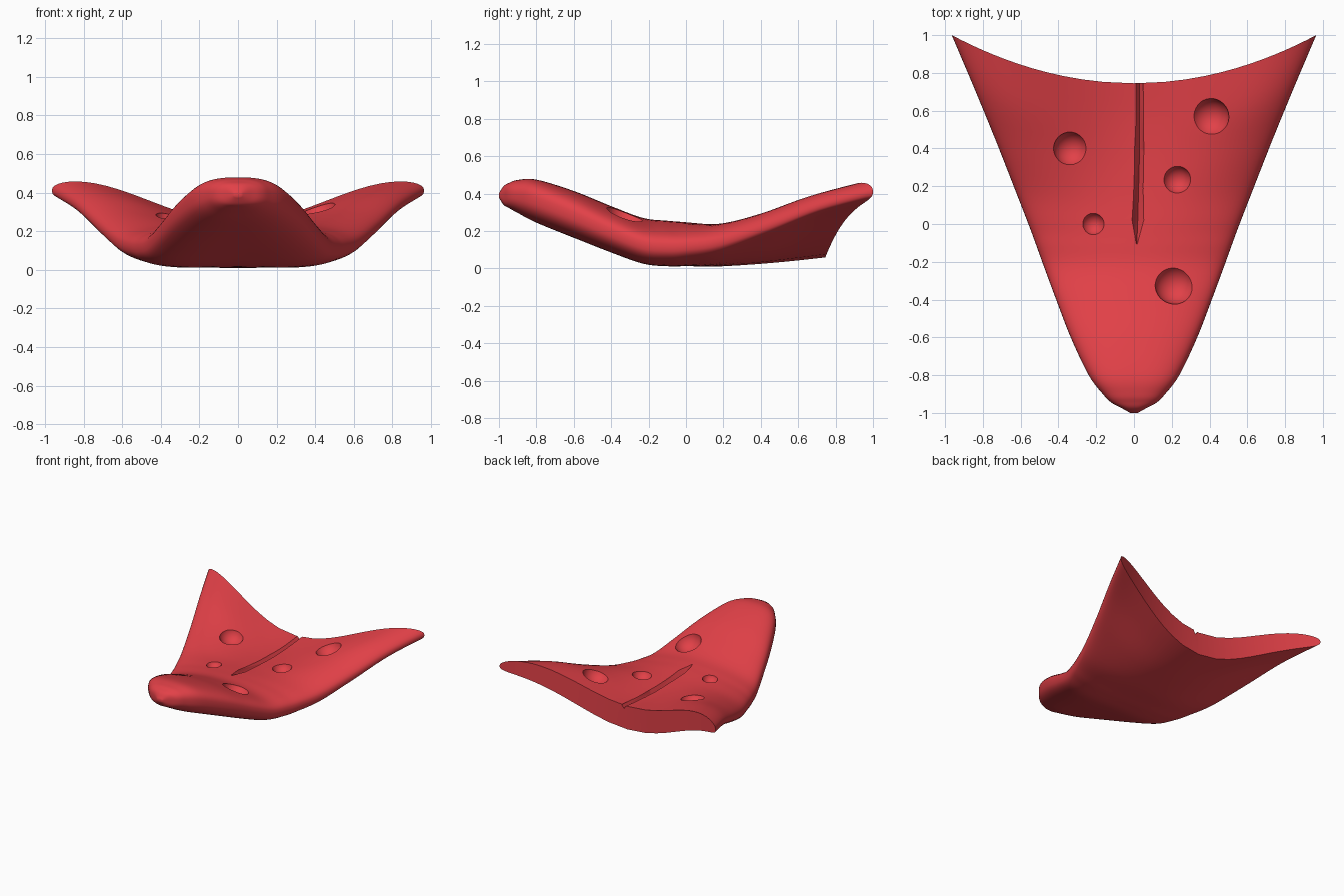
import bpy, bmesh, math
from mathutils import Vector
from mathutils.bvhtree import BVHTree

if "Cube" in bpy.data.objects:
    bpy.data.objects.remove(bpy.data.objects["Cube"])

red = bpy.data.materials.new("warm_red")
red.use_nodes = True
color = (0.76, 0.052, 0.064, 1)
red.diffuse_color = color
red.node_tree.nodes["Principled BSDF"].inputs["Base Color"].default_value = color

# Stations: centre y, backward sweep of edges, half width, centre z, edge rise, half thickness
STATIONS = [
    (-1.0, 0, .02, .39, 0, .012),
    (-.975, 0, .065, .39, 0, .05),
    (-.945, 0, .12, .39, 0, .068),
    (-.9, 0, .165, .385, 0, .088),
    (-.8, 0, .24, .36, 0, .115),
    (-.6, 0, .335, .289, -.008, .125),
    (-.4, 0, .412, .21, -.018, .123),
    (-.23, 0, .475, .15, -.025, .12),
    (-.1, 0, .522, .135, -.022, .12),
    (0, 0, .559, .13, -.013, .117),
    (.15, .03, .629, .122, .02, .112),
    (.35, .09, .731, .123, .106, .102),
    (.55, .17, .846, .133, .203, .095),
    (.745, .255, .965, .152, .258, .093),
]
RING, STEPS, POWER = 64, 5, 2.6


def blend(a, b, c, d, t):
    """Smooth curve through b and c."""
    return b + .5 * t * (c - a + t * (2*a - 5*b + 4*c - d + t * (3*(b - c) + d - a)))


def smooth_stations():
    rows, last = [], len(STATIONS) - 1
    for i in range(last):
        four = [STATIONS[min(max(i + k, 0), last)] for k in (-1, 0, 1, 2)]
        rows += [[blend(*v, j / STEPS) for v in zip(*four)] for j in range(STEPS)]
    return rows + [STATIONS[-1]]


def power(v):
    return math.copysign(abs(v) ** (2 / POWER), v) if abs(v) > 1e-9 else 0.0


# Curved slab lofted from rounded sections
bm = bmesh.new()
rings = []
for y, sweep, width, z, rise, half in smooth_stations():
    ring = []
    for i in range(RING):
        a = math.tau * i / RING
        u, n = power(math.cos(a)), power(math.sin(a))
        lift = rise * (1 - math.cos(math.pi * u)) / 2
        ring.append(bm.verts.new((u * width, y + sweep * u * u, z + lift + n * half)))
    rings.append(ring)
for a, b in zip(rings, rings[1:]):
    for i in range(RING):
        j = (i + 1) % RING
        bm.faces.new((a[i], a[j], b[j], b[i]))
for ring in (rings[0], rings[-1]):
    for i in range(RING // 2):
        ids = dict.fromkeys((i, i + 1, RING - i - 1, (RING - i) % RING))
        bm.faces.new([ring[k] for k in ids])
bmesh.ops.recalc_face_normals(bm, faces=bm.faces)
tree = BVHTree.FromBMesh(bm)


def top_hit(x, y):
    """Point and normal of the upper surface."""
    return tree.ray_cast(Vector((x, y, 2)), Vector((0, 0, -1)))[:2]


def make_object(name, mesh_bm):
    mesh = bpy.data.meshes.new(name)
    mesh_bm.to_mesh(mesh)
    mesh_bm.free()
    mesh.materials.append(red)
    obj = bpy.data.objects.new(name, mesh)
    bpy.context.collection.objects.link(obj)
    return obj


slab = make_object("curved_slab", bm)
cutters = []

# Round pits, slightly shallower than half a ball
for x, y, r in [(-.34, .4, .088), (-.215, 0, .057), (.23, .235, .071),
                (.41, .57, .097), (.21, -.33, .101)]:
    point, normal = top_hit(x, y)
    pit = bmesh.new()
    bmesh.ops.create_uvsphere(pit, u_segments=32, v_segments=16, radius=r * 1.06)
    bmesh.ops.translate(pit, verts=pit.verts, vec=point + normal * r * .35)
    cutters.append(make_object("pit_cutter", pit))

# V-shaped slit along the centre: y, left x, bottom x, right x, depth
slit = bmesh.new()
sections = []
for y, left, low, right, depth in [(-.105, .012, .015, .018, .005), (.02, -.01, .02, .052, .045),
                                   (.4, .002, .03, .052, .04), (.8, .012, .03, .048, .022)]:
    z = top_hit(low, min(y, .74))[0].z
    sections.append([slit.verts.new(p) for p in
                     ((left, y, z + .1), (left, y, z), (low, y, z - depth),
                      (right, y, z), (right, y, z + .1))])
for a, b in zip(sections, sections[1:]):
    for i in range(5):
        j = (i + 1) % 5
        slit.faces.new((a[i], a[j], b[j], b[i]))
slit.faces.new(sections[0])
slit.faces.new(sections[-1])
bmesh.ops.recalc_face_normals(slit, faces=slit.faces)
cutters.append(make_object("slit_cutter", slit))

# Carve the pits and the slit
bpy.ops.object.select_all(action="DESELECT")
slab.select_set(True)
bpy.context.view_layer.objects.active = slab
for cutter in cutters:
    cutter.hide_render = True
    mod = slab.modifiers.new("carve", "BOOLEAN")
    mod.operation, mod.solver, mod.object = "DIFFERENCE", "EXACT", cutter
    bpy.ops.object.modifier_apply(modifier=mod.name)
    bpy.data.objects.remove(cutter)
bpy.ops.object.shade_smooth_by_angle(angle=math.radians(35))
